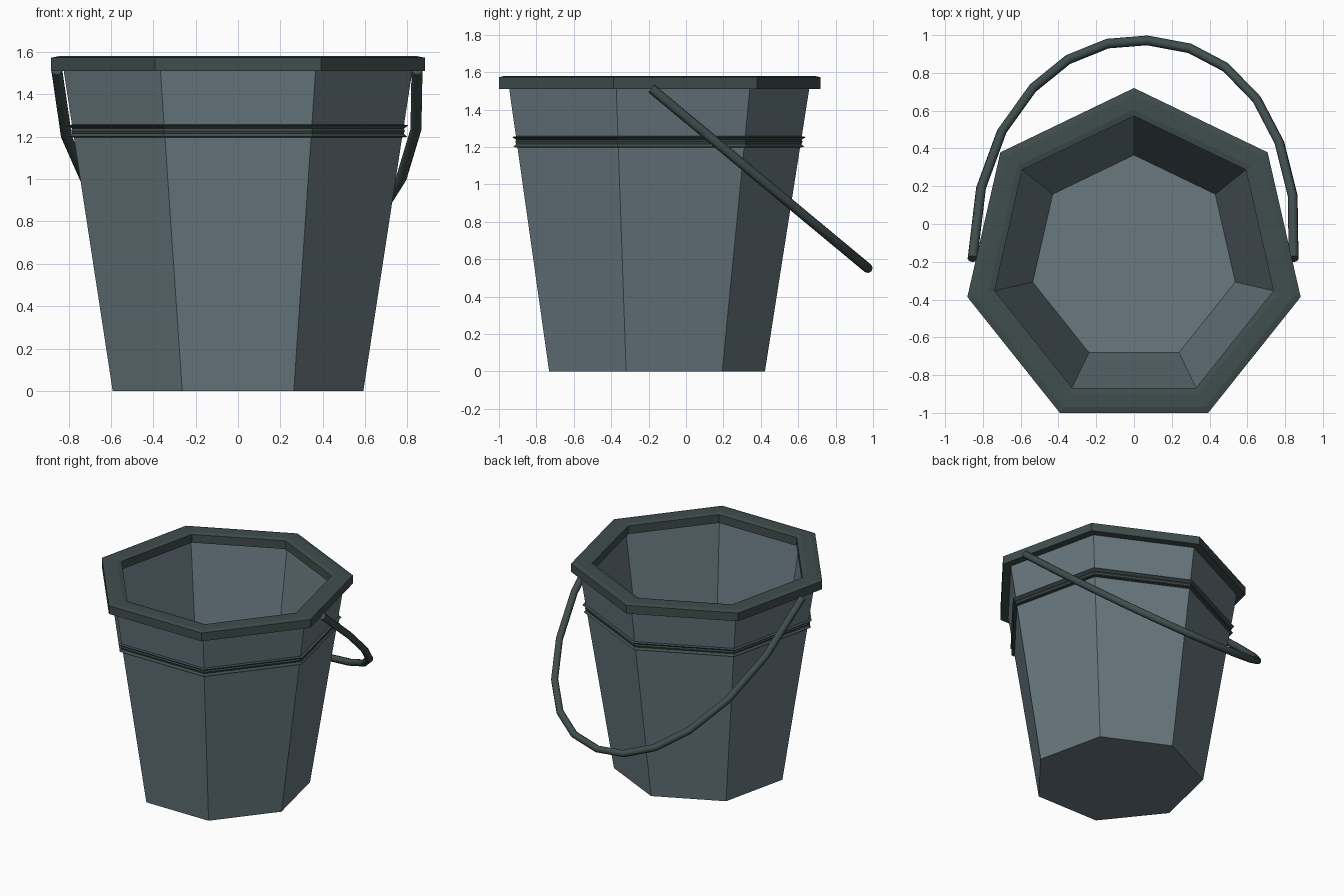
import bpy, bmesh, math
from mathutils import Vector

if "Cube" in bpy.data.objects:
    bpy.data.objects.remove(bpy.data.objects["Cube"])

CY = -0.185   # centre of the bucket in y
SIDES = 7


def material(name, rgb):
    m = bpy.data.materials.new(name)
    m.diffuse_color = (*[(c / 255) ** 2.2 for c in rgb], 1)
    m.use_nodes = True
    m.node_tree.nodes["Principled BSDF"].inputs["Base Color"].default_value = m.diffuse_color
    return m


steel = material("grey blue steel", (104, 120, 127))
dark = material("dark trim", (66, 78, 78))


def make_object(name, bm, mat):
    bmesh.ops.recalc_face_normals(bm, faces=bm.faces)
    me = bpy.data.meshes.new(name)
    bm.to_mesh(me)
    bm.free()
    me.materials.append(mat)
    ob = bpy.data.objects.new(name, me)
    bpy.context.collection.objects.link(ob)
    return ob


def bridge(bm, rings, closed=False):
    n = len(rings[0])
    pairs = list(zip(rings, rings[1:])) + ([(rings[-1], rings[0])] if closed else [])
    for a, b in pairs:
        for i in range(n):
            j = (i + 1) % n
            bm.faces.new((a[i], a[j], b[j], b[i]))


def lathe(name, profile, mat, closed):
    """Spin (radius, height) points into a seven-sided shape, one corner to +y."""
    bm = bmesh.new()
    rings = []
    for r, z in profile:
        angles = [math.pi / 2 + 2 * math.pi * i / SIDES for i in range(SIDES)]
        rings.append([bm.verts.new((r * math.cos(a), CY + r * math.sin(a), z)) for a in angles])
    bridge(bm, rings, closed)
    if not closed:
        bm.faces.new(rings[0])
        bm.faces.new(rings[-1])
    return make_object(name, bm, mat)


# Tapered body: outside wall, then down the inside to the floor
lathe("bucket_body", [(0.607, 0), (0.850, 1.55), (0.784, 1.55), (0.550, 0.06)], steel, False)

# Rim with a slightly crowned top
lathe("rim", [(0.757, 1.51), (0.905, 1.51), (0.905, 1.573), (0.87, 1.58),
              (0.79, 1.58), (0.757, 1.573)], dark, True)

# Grooved band around the body
lathe("band", [(0.78, 1.195), (0.818, 1.20), (0.803, 1.215), (0.808, 1.228),
               (0.803, 1.238), (0.826, 1.253), (0.79, 1.26)], dark, True)

# Bail handle: round bar swept along a bent path lying in a sloping plane
path = [(-0.855, -0.185), (-0.81, 0.19), (-0.70, 0.49), (-0.535, 0.72), (-0.35, 0.87),
        (-0.14, 0.955), (0.07, 0.972), (0.295, 0.93), (0.485, 0.83), (0.65, 0.66),
        (0.77, 0.43), (0.84, 0.15), (0.845, -0.185)]
pts = [Vector((x, y, 1.512 - (y + 0.185) * 0.83)) for x, y in path]
normal = Vector((0, 0.83, 1)).normalized()
bm = bmesh.new()
rings = []
for i, p in enumerate(pts):
    t = (pts[min(i + 1, len(pts) - 1)] - pts[max(i - 1, 0)]).normalized()
    side = t.cross(normal)
    rings.append([bm.verts.new(p + 0.026 * (side * math.cos(a) + normal * math.sin(a)))
                  for a in (2 * math.pi * k / 8 for k in range(8))])
bridge(bm, rings)
bm.faces.new(rings[0])
bm.faces.new(rings[-1])
handle = make_object("handle", bm, dark)
bpy.context.view_layer.objects.active = handle
handle.select_set(True)
bpy.ops.object.shade_smooth_by_angle(angle=math.radians(50))
